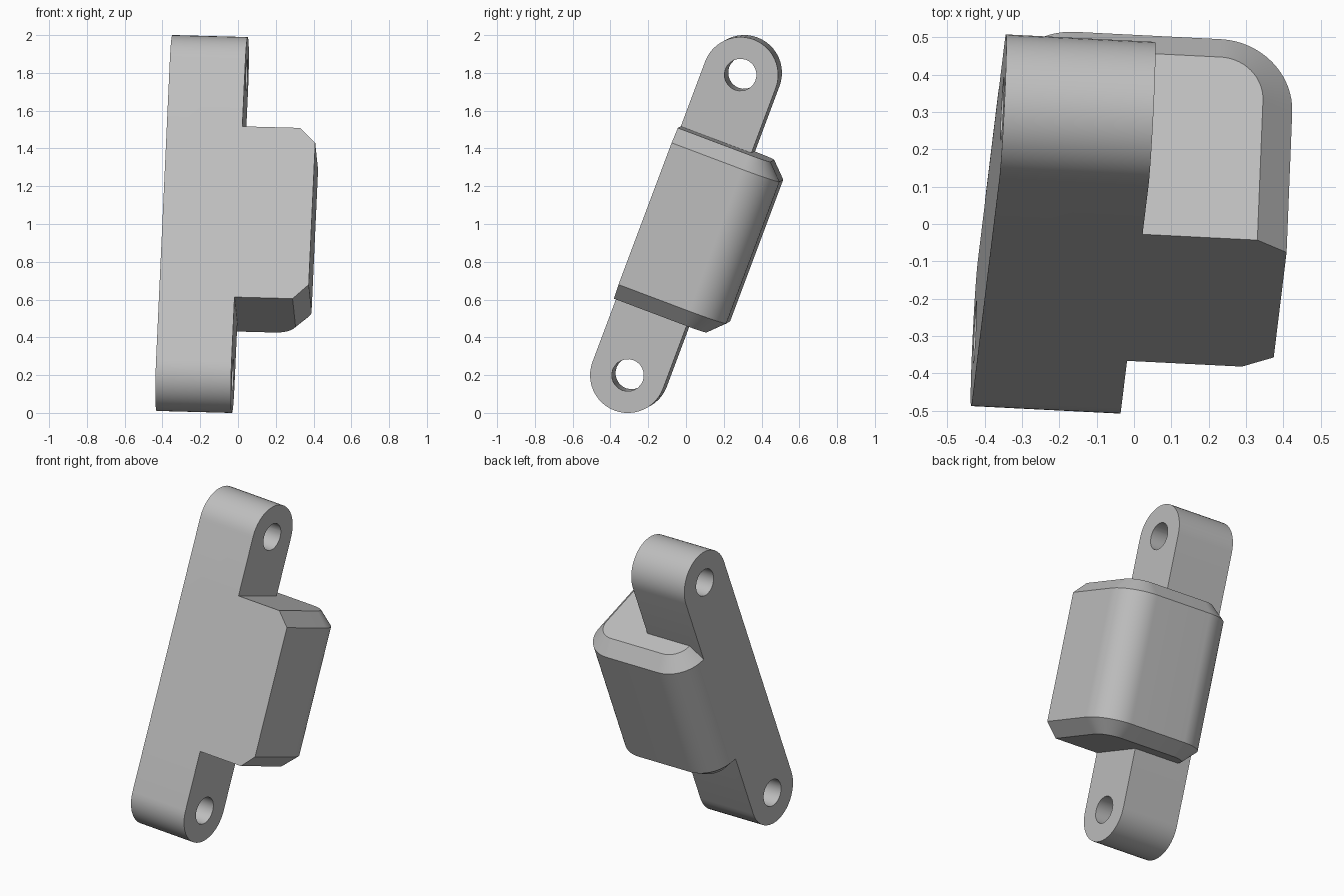
import bpy, bmesh
from math import pi, cos, sin, radians
from mathutils import Vector, Matrix

if "Cube" in bpy.data.objects:
    bpy.data.objects.remove(bpy.data.objects["Cube"])

R = 0.2        # lug radius, half width and body corner radius
HOLE_R = 0.085
REACH = 0.85   # lug centre to hole centre
HALF = 0.483   # half height of the body
CH = 0.082     # body chamfer
SEG = 24

grey = bpy.data.materials.new("light grey")
grey.use_nodes = True
colour = (0.52, 0.52, 0.52, 1)
grey.diffuse_color = colour
grey.node_tree.nodes["Principled BSDF"].inputs["Base Color"].default_value = colour


def arc(cx, cy, r, start, end):
    steps = [start + (end - start) * i / SEG for i in range(SEG + 1)]
    return [(cx + r * cos(a), cy + r * sin(a)) for a in steps]


def loft(name, rings):
    """Closed solid through matching rings of points."""
    bm = bmesh.new()
    loops = [[bm.verts.new(p) for p in ring] for ring in rings]
    n = len(loops[0])
    for a, b in zip(loops, loops[1:]):
        for i in range(n):
            j = (i + 1) % n
            bm.faces.new((a[i], a[j], b[j], b[i]))
    bm.faces.new(loops[0])
    bm.faces.new(loops[-1])
    bmesh.ops.recalc_face_normals(bm, faces=bm.faces)
    mesh = bpy.data.meshes.new(name)
    bm.to_mesh(mesh)
    bm.free()
    mesh.materials.append(grey)
    ob = bpy.data.objects.new(name, mesh)
    bpy.context.collection.objects.link(ob)
    return ob


def across(outline, x):
    return [(x, y, z) for y, z in outline]


def body_ring(inset, z):
    """Square at the front, rounded at the back corners."""
    r = R - inset
    pts = [(-R + inset, -R), (0.59 - inset, -R)]
    pts += arc(0.59 - R, R, r, 0, pi / 2) + arc(0, R, r, pi / 2, pi)
    return [(x, y, z) for x, y in pts]


def combine(target, tool, operation):
    mod = target.modifiers.new(operation.lower(), "BOOLEAN")
    mod.operation = operation
    mod.solver = "EXACT"
    mod.object = tool
    bpy.context.view_layer.objects.active = target
    bpy.ops.object.modifier_apply(modifier=mod.name)
    bpy.data.objects.remove(tool)


# Long lug bar with rounded ends
stadium = arc(0, REACH, R, 0, pi) + arc(0, -REACH, R, pi, 2 * pi)
bracket = loft("mounting_bracket", [across(stadium, -R), across(stadium, R)])

# Chamfered body, flush with the bar at the front and one side
body = loft("body", [body_ring(CH, -HALF), body_ring(0, CH - HALF),
                     body_ring(0, HALF - CH), body_ring(CH, HALF)])
combine(bracket, body, "UNION")

# Pin holes through both ends
for side in (-1, 1):
    circle = arc(0, side * REACH, HOLE_R, 0, 2 * pi)[:-1]
    pin = loft("pin_cutter", [across(circle, -2 * R), across(circle, 2 * R)])
    combine(bracket, pin, "DIFFERENCE")

# Smooth curved faces, keep edges sharp
bpy.ops.object.select_all(action="DESELECT")
bracket.select_set(True)
bpy.context.view_layer.objects.active = bracket
bpy.ops.object.shade_smooth_by_angle(angle=radians(25))

# Lean the whole part back
up = Vector((0.043, 0.351, 0.936)).normalized()
depth = up.cross(Vector((1, -0.05, -0.026))).normalized()
width = depth.cross(up)
turn = Matrix((width, depth, up)).transposed().to_4x4()
bracket.matrix_world = Matrix.Translation((-0.19, 0, 1)) @ turn
